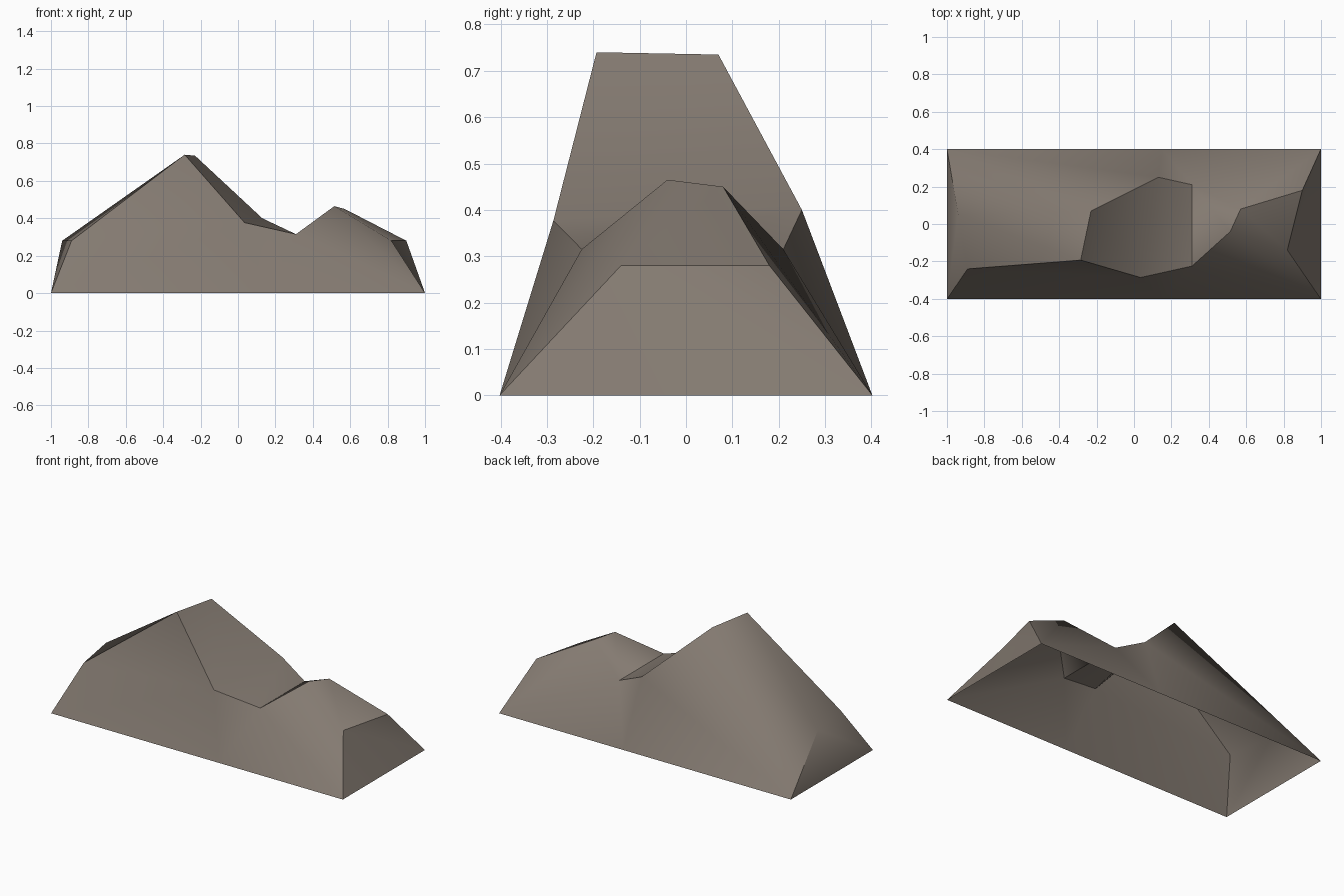
import bpy, bmesh, math

if "Cube" in bpy.data.objects:
    bpy.data.objects.remove(bpy.data.objects["Cube"])

# One flat rock colour
rock = bpy.data.materials.new("grey_brown_rock")
rock.diffuse_color = (0.23, 0.195, 0.165, 1)
rock.use_nodes = True
rock.node_tree.nodes["Principled BSDF"].inputs["Base Color"].default_value = rock.diffuse_color

# Ridge profiles, left to right: front rim and back rim of the crest
FRONT = [(-.89, -.24, .28), (-.285, -.193, .74), (.035, -.286, .377),
         (.31, -.225, .315), (.515, -.04, .465), (.82, -.14, .28)]
BACK = [(-.94, .05, .28), (-.23, .07, .735), (.13, .25, .40),
        (.31, .21, .315), (.57, .08, .45), (.90, .18, .28)]

bm = bmesh.new()
front = [bm.verts.new(p) for p in FRONT]
back = [bm.verts.new(p) for p in BACK]
# Feet of each long side: left corner, below the saddle, right corner
fl, fm, fr = [bm.verts.new((x, -.402, 0)) for x in (-1, .15, 1)]
bl, bm_foot, br = [bm.verts.new((x, .402, 0)) for x in (-1, .15, 1)]


def fan(hub, *ring):
    """Triangles from one hub point to a chain of points."""
    for a, b in zip(ring, ring[1:]):
        bm.faces.new((hub, a, b))


# Front slope: steep wall below the tall peak, saddle, low hill
f = front
bm.faces.new((f[0], f[1], f[2]))
fan(fl, f[0], f[2], fm)
bm.faces.new((fm, f[2], f[3]))
fan(fr, fm, f[3], f[4], f[5])

# Back slope: broad fans left and right of the saddle
b = back
fan(bl, b[0], b[1], b[2], bm_foot)
bm.faces.new((bm_foot, b[2], b[3]))
fan(br, bm_foot, b[3], b[4], b[5])

# Crest strip between the rims
for i in range(len(front) - 1):
    fan(b[i], f[i], f[i + 1], b[i + 1])

# Short end slopes (the underside stays open)
fan(fl, f[0], b[0], bl)
fan(br, b[5], f[5], fr)

bmesh.ops.recalc_face_normals(bm, faces=bm.faces)
top = max(bm.faces, key=lambda face: face.calc_center_median().z)
if top.normal.z < 0:
    bmesh.ops.reverse_faces(bm, faces=bm.faces)

mesh = bpy.data.meshes.new("rock_hill")
bm.to_mesh(mesh)
bm.free()
mesh.materials.append(rock)
hill = bpy.data.objects.new("rock_hill", mesh)
bpy.context.collection.objects.link(hill)

# Soft slopes, crisp ridges
bpy.context.view_layer.objects.active = hill
hill.select_set(True)
bpy.ops.object.shade_smooth_by_angle(angle=math.radians(45))
